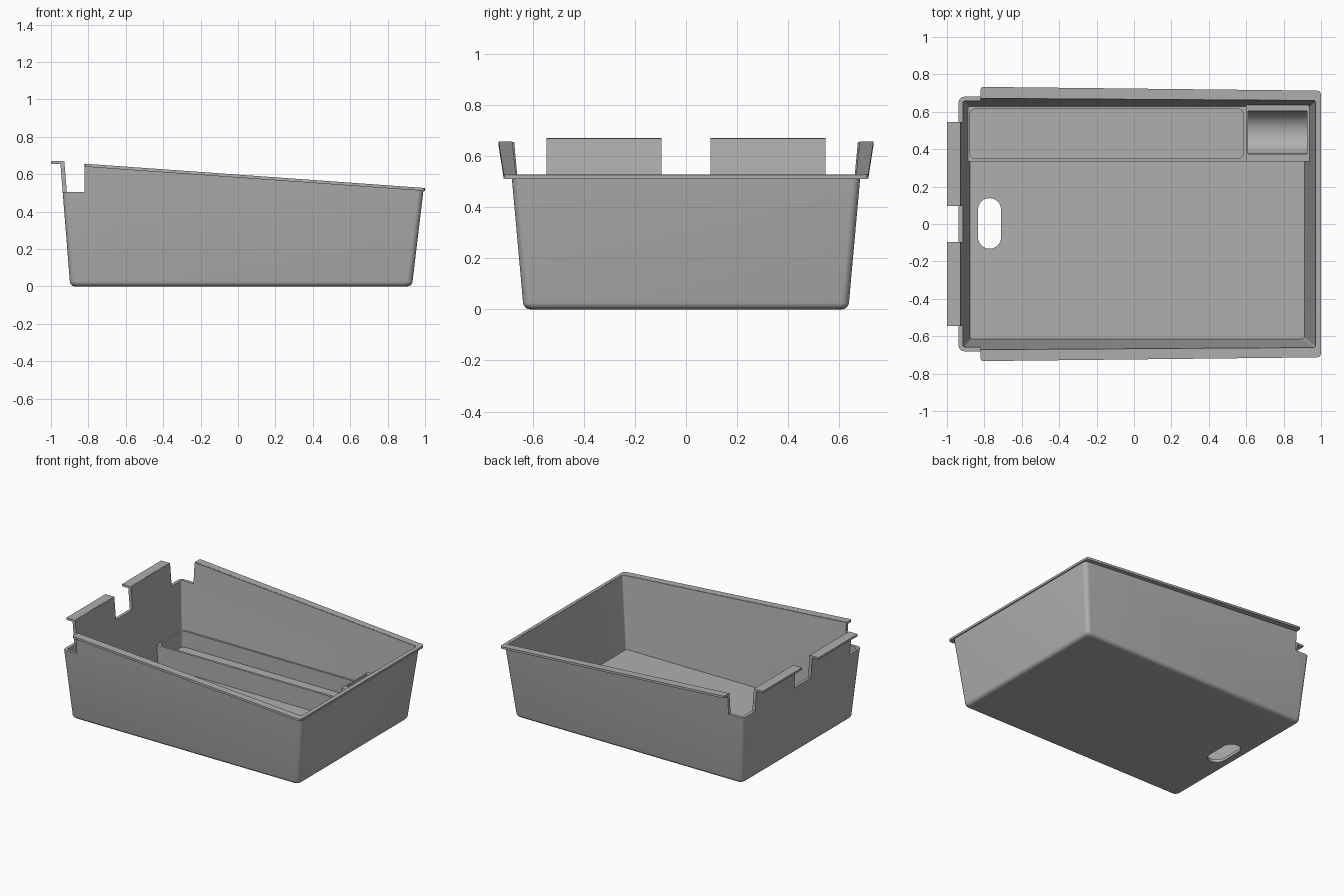
import bpy, bmesh, math

if "Cube" in bpy.data.objects:
    bpy.data.objects.remove(bpy.data.objects["Cube"])

grey = bpy.data.materials.new("matte grey")
grey.diffuse_color = (0.43, 0.43, 0.43, 1)
grey.use_nodes = True
grey.node_tree.nodes["Principled BSDF"].inputs["Base Color"].default_value = grey.diffuse_color


def finish(name, bm):
    bmesh.ops.recalc_face_normals(bm, faces=bm.faces)
    me = bpy.data.meshes.new(name)
    bm.to_mesh(me)
    bm.free()
    me.materials.append(grey)
    ob = bpy.data.objects.new(name, me)
    bpy.context.collection.objects.link(ob)
    return ob


def loft(name, rings):
    """Stack of rounded rectangles: (z, x0, x1, y0, y1, radius)."""
    bm = bmesh.new()
    last = None
    steps = 6 if rings[0][5] else 0
    for z, x0, x1, y0, y1, r in rings:
        ring = []
        corners = ((x1 - r, y1 - r), (x0 + r, y1 - r), (x0 + r, y0 + r), (x1 - r, y0 + r))
        for q, (cx, cy) in enumerate(corners):
            for k in range(steps + 1):
                a = math.pi / 2 * (q + (k / steps if steps else 0))
                dx, dy = (r * math.cos(a), r * math.sin(a)) if r else (0, 0)
                ring.append(bm.verts.new((cx + dx, cy + dy, z)))
        n = len(ring)
        if last:
            for i in range(n):
                bm.faces.new((last[i], last[(i + 1) % n], ring[(i + 1) % n], ring[i]))
        else:
            bm.faces.new(ring)
        last = ring
    bm.faces.new(last)
    return finish(name, bm)


def box(name, x0, x1, y0, y1, z0, z1, r=0):
    return loft(name, [(z, x0, x1, y0, y1, r) for z in (z0, z1)])


def hull(name, pts):
    bm = bmesh.new()
    for p in pts:
        bm.verts.new(p)
    bmesh.ops.convex_hull(bm, input=bm.verts)
    bmesh.ops.dissolve_limit(bm, angle_limit=0.01, verts=bm.verts, edges=bm.edges)
    return finish(name, bm)


def cut(ob, cutter):
    bpy.context.view_layer.objects.active = ob
    mod = ob.modifiers.new("cut", 'BOOLEAN')
    mod.operation, mod.solver, mod.object = 'DIFFERENCE', 'EXACT', cutter
    bpy.ops.object.modifier_apply(modifier=mod.name)
    bpy.data.objects.remove(cutter)


def wall(z, inset, r):
    """Outline of the tapered tray at a given height."""
    y = 0.635 + 0.09 * z - inset
    return (z, -0.897 - 0.08 * z + inset, 0.93 + 0.12 * z - inset, -y, y, r)


def rim(x):
    """Height of the sloping rim."""
    return 0.655 - 0.0714 * (x + 0.82)


# Tray shell with rounded bottom edge, hollowed out
R = 0.025
angles = [math.radians(15 * k) for k in range(7)]
tray = loft("tray", [wall(R * (1 - math.cos(a)), R * (1 - math.sin(a)), 0.03) for a in angles]
            + [wall(0.75, 0, 0.03)])
cut(tray, loft("cavity", [wall(0.02, 0.022, 0.012), wall(0.9, 0.022, 0.012)]))

# Sloping rim, corner notches, gap between the tabs, tab height
cut(tray, hull("slope_cutter", [(x, y, z) for x in (-0.82, 1.3) for y in (-1, 1)
                                for z in (rim(x), 1)]))
for s in (-1, 1):
    y0, y1 = sorted((0.545 * s, s))
    cut(tray, box("notch_cutter", -1.3, -0.82, y0, y1, 0.505, 1))
cut(tray, box("gap_cutter", -1.3, -0.82, -0.095, 0.095, 0.505, 1))
cut(tray, box("tab_cutter", -1.3, -0.815, -1, 1, 0.668, 1))

# Oblong hole through the floor
cut(tray, box("hole_cutter", -0.834, -0.711, -0.132, 0.138, -0.1, 0.1, 0.06))

# Outward flanges along the sloping rim
plan = [(-0.82, 0.68), (-0.82, 0.721), (-0.816, 0.73), (-0.808, 0.733), (0.98, 0.713),
        (0.994, 0.707), (1.0, 0.695), (1.0, 0.665)]
parts = [tray]
for s, side in ((-1, "front"), (1, "back")):
    parts.append(hull(side + "_flange", [(x, y * s, rim(x) + dz) for x, y in plan
                                         for dz in (-0.015, 0.001)]))
    # Hook tabs on the left wall
    y0, y1 = sorted((0.095 * s, 0.545 * s))
    parts.append(box(side + "_tab_lip", -1.0, -0.935, y0, y1, 0.654, 0.669))
parts.append(hull("right_rim", [(x, y, rim(x) + dz) for x in (0.975, 1.0) for y in (-0.69, 0.69)
                                for dz in (-0.015, 0.001)]))

# Long compartment along the back wall
pocket = loft("long_compartment", [(0.015, -0.882, 0.602, 0.333, 0.622, 0),
                                   (0.165, -0.893, 0.602, 0.333, 0.634, 0)])
cut(pocket, box("pocket_cutter", -0.877, 0.585, 0.35, 0.615, 0.05, 0.4, 0.03))
parts.append(pocket)

# Raised block with a half-round trough
block = loft("trough_block", [(0.015, 0.6, 0.92, 0.333, 0.622, 0),
                              (0.25, 0.6, 0.945, 0.333, 0.64, 0)])
bm = bmesh.new()
bmesh.ops.create_cone(bm, cap_ends=True, segments=64, radius1=0.115, radius2=0.115, depth=0.315)
for v in bm.verts:
    v.co = (0.7675 + v.co.z, 0.49 + v.co.x, 0.25 + v.co.y)
cut(block, finish("trough_cutter", bm))
parts.append(block)

# Smooth rounded surfaces, keep edges crisp
bpy.ops.object.select_all(action='DESELECT')
for ob in parts:
    ob.select_set(True)
bpy.context.view_layer.objects.active = tray
bpy.ops.object.shade_smooth_by_angle(angle=math.radians(30))
